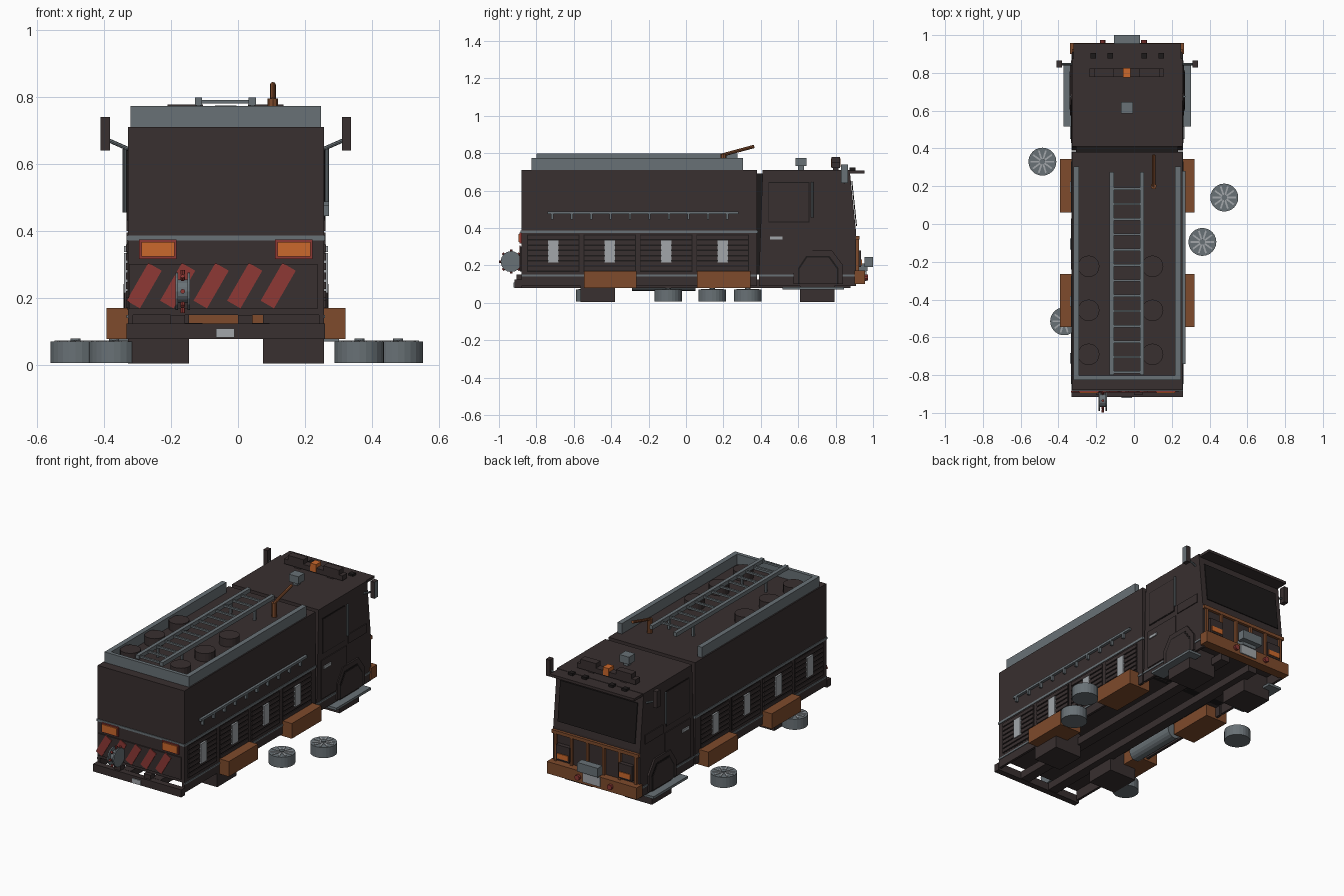
import bpy, bmesh, math
from mathutils import Matrix, Vector

cube = bpy.data.objects.get("Cube")
if cube:
    bpy.data.objects.remove(cube)


def material(name, r, g, b):
    m = bpy.data.materials.new(name)
    m.use_nodes = True
    m.diffuse_color = (r, g, b, 1)
    m.node_tree.nodes["Principled BSDF"].inputs["Base Color"].default_value = (r, g, b, 1)
    return m


dark = material("charcoal brown", .04, .029, .029)
black = material("black", .012, .01, .01)
grey = material("steel grey", .14, .165, .18)
light = material("light grey", .36, .38, .4)
rust = material("rust orange", .21, .07, .025)
amber = material("amber", .6, .14, .025)
red = material("red", .27, .04, .035)

XC, W = -.036, .292          # centre line and half width of the truck
SIDES = (("left", 1), ("right", -1))


def finish(name, bm, mat):
    mesh = bpy.data.meshes.new(name)
    bmesh.ops.recalc_face_normals(bm, faces=bm.faces)
    bm.to_mesh(mesh)
    bm.free()
    mesh.materials.append(mat)
    ob = bpy.data.objects.new(name, mesh)
    bpy.context.collection.objects.link(ob)
    return ob


def add_box(bm, x, y, z, rot=None):
    """Each of x, y, z is a (low, high) pair."""
    mid = Vector([sum(p) / 2 for p in (x, y, z)])
    size = [abs(p[1] - p[0]) for p in (x, y, z)]
    mat = Matrix.Translation(mid) @ (rot or Matrix()) @ Matrix.Diagonal((*size, 1))
    bmesh.ops.create_cube(bm, size=1, matrix=mat)


def boxes(name, mat, *items):
    bm = bmesh.new()
    for item in items:
        add_box(bm, *item)
    return finish(name, bm, mat)


def span(c, size):
    return (c - size / 2, c + size / 2)


def side(s, inner, outer):
    return (XC + s * inner, XC + s * outer)


def rod(name, mat, a, b, r, sides=12):
    a, b = Vector(a), Vector(b)
    turn = (b - a).to_track_quat("Z", "Y").to_matrix().to_4x4()
    bm = bmesh.new()
    bmesh.ops.create_cone(bm, cap_ends=True, segments=sides, radius1=r, radius2=r,
                          depth=(b - a).length, matrix=Matrix.Translation((a + b) / 2) @ turn)
    return finish(name, bm, mat)


def prism(name, mat, profile, x):
    """Extrude a (y, z) profile between two x positions."""
    bm = bmesh.new()
    face = bm.faces.new([bm.verts.new((x[0], y, z)) for y, z in profile])
    ext = bmesh.ops.extrude_face_region(bm, geom=[face])
    moved = [v for v in ext["geom"] if isinstance(v, bmesh.types.BMVert)]
    bmesh.ops.translate(bm, verts=moved, vec=(x[1] - x[0], 0, 0))
    return finish(name, bm, mat)


full = side(1, -W, W)

# Main body and cab
boxes("body", dark, (full, (-.88, .38), (.15, .71)))
prism("cab", dark, [(.39, .15), (.41, .71), (.875, .71), (.91, .37), (.91, .15)], full)
boxes("cab_gap", black, (side(1, -.27, .27), (.37, .42), (.15, .69)))
boxes("visor", dark, (side(1, -.284, .284), (.86, .955), (.692, .708)))
boxes("visor_lamps", black, *[(span(XC + d, .03), span(.89, .03), (.705, .722))
                              for d in (-.18, -.09, .09, .18)])
prism("windscreen", black, [(.884, .65), (.909, .41), (.914, .41), (.889, .65)],
      side(1, -.26, .26))

# Chassis and skirts
boxes("chassis_rails", dark, *[(side(s, .07, .13), (-.88, .88), (.08, .125)) for _, s in SIDES])
boxes("body_skirts", dark, *[(side(s, W - .015, W), (-.88, .38), (.09, .15)) for _, s in SIDES])
boxes("cab_skirts", dark, *[(side(s, W - .015, W), (.39, .91), (.09, .15)) for _, s in SIDES])
boxes("axle_blocks", dark, *[(side(s, .11, W), y, (.005, .15))
                             for _, s in SIDES for y in ((-.565, -.38), (.61, .795))])
boxes("body_belt", grey, (side(1, -W - .004, W + .004), (-.884, .384), (.372, .386)))
boxes("lower_trim", grey, *[(side(s, W - .004, W + .004), y, (.14, .15))
                            for _, s in SIDES for y in ((-.88, .38), (.39, .9))])
rod("air_tank", grey, (-.255, -.29, .108), (-.255, .05, .108), .045, 16)

for label, s in SIDES:
    # Side lockers with slatted shutters
    frames, slats, pulls = [], [], []
    for i in range(4):
        y = -.71 + i * .302
        frames.append((side(s, W - .01, W + .001), span(y, .28), (.165, .366)))
        slats += [(side(s, W - .004, W + .006), span(y, .272), span(.182 + k * .028, .021))
                  for k in range(7)]
        pulls.append((side(s, W, W + .012), span(y, .056), (.215, .335)))
    boxes(label + "_locker_frames", black, *frames)
    boxes(label + "_locker_slats", dark, *slats)
    boxes(label + "_locker_handles", light, *pulls)

    # Side storage boxes and cab steps
    boxes(label + "_storage_boxes", rust, *[(side(s, .21, .356), y, (.078, .17))
                                            for y in ((-.545, -.265), (.06, .345))])
    boxes(label + "_cab_step", grey, (side(s, .25, .338), (.515, .845), (.07, .085)))

    # Cab door, window, grab rail and handle
    boxes(label + "_door", dark, (side(s, W, W + .005), (.43, .675), (.16, .395)),
          (side(s, W, W + .005), (.69, .865), (.4, .455)))
    boxes(label + "_window", black, (side(s, W - .005, W + .002), (.44, .66), (.43, .645)))
    boxes(label + "_window_pane", dark, (side(s, W, W + .004), (.445, .655), (.435, .64)))
    boxes(label + "_door_handle", light, (side(s, W, W + .012), (.45, .515), (.338, .355)))
    rod(label + "_grab_rail", grey, (XC + s * (W + .01), .675, .455),
        (XC + s * (W + .01), .675, .645), .006, 8)

    # Angular wheel arch, drawn as an outline with an inset panel
    arch = [(.575, .1), (.575, .2), (.63, .28), (.78, .28), (.84, .2), (.84, .1)]
    prism(label + "_arch_rim", dark, arch, side(s, W - .01, W + .01))
    inset = [(.705 + (y - .705) * .82, .1 + (z - .1) * .84) for y, z in arch]
    prism(label + "_arch_line", black, inset, side(s, W - .01, W + .012))
    inner = [(.705 + (y - .705) * .76, .1 + (z - .1) * .79) for y, z in arch]
    prism(label + "_arch_panel", dark, inner, side(s, W - .01, W + .014))

    # Mirrors
    mx = XC + s * .36
    mirror = boxes(label + "_mirror", dark, (span(mx, .027), (.828, .865), (.64, .74)))
    mirror.data.materials.append(grey)
    for f in mirror.data.polygons:
        f.material_index = int(s > 0 and f.normal.x > .5)
    rod(label + "_mirror_arm", grey, (XC + s * .28, .846, .64), (mx, .846, .675), .006, 8)

# Equipment rail on one side
rail_x = side(1, W, W + .016)
boxes("equipment_rail", grey, (rail_x, (-.74, .28), (.474, .488)),
      *[(rail_x, span(-.715 + i * .104, .012), (.445, .48)) for i in range(10)])

# Roof edge walls and studs
boxes("roof_walls", grey, *[(side(s, .254, .284), (-.825, .305), (.705, .773)) for _, s in SIDES],
      (side(1, -.284, .284), (-.825, -.803), (.705, .773)))
for i in range(3):
    for label, s in SIDES:
        rod(f"{label}_roof_stud_{i}", dark, (-.071 + s * .169, -.69 + i * .233, .7),
            (-.071 + s * .169, -.69 + i * .233, .76), .057, 20)

# Ladder
ladder = [((x - .011, x + .011), (-.8, .275), (.774, .798)) for x in (-.118, .043)]
ladder += [((-.118, .043), span(-.785 + i * .081, .012), (.78, .791)) for i in range(13)]
boxes("ladder", grey, *ladder)
boxes("ladder_supports", grey, *[(span(x, .012), span(y, .014), (.7, .778))
                                 for x in (-.118, .043) for y in (-.6, .1)])

# Water cannon
rod("cannon_base", rust, (.104, .2, .7), (.104, .2, .795), .016, 8)
rod("cannon_barrel", rust, (.104, .195, .79), (.104, .365, .836), .009, 8)

# Light bar and siren on the cab roof
boxes("light_bar", dark, ((-.235, .157), (.778, .823), (.72, .75)),
      ((-.21, -.105), (.778, .823), (.75, .778)), ((.03, .135), (.778, .823), (.75, .778)),
      ((-.17, -.13), (.785, .815), (.705, .72)), ((.05, .09), (.785, .815), (.705, .72)))
boxes("beacon", amber, ((-.058, -.018), (.776, .825), (.725, .772)))
boxes("siren", grey, ((-.068, -.004), (.585, .645), (.73, .775)),
      ((-.05, -.022), (.6, .63), (.705, .73)))

# Rear: warning stripes, lamps and bumper
boxes("stripe_board", dark, ((-.325, .237), (-.887, -.87), (.168, .302)))
tilt = Matrix.Rotation(math.radians(30), 4, "Y")
boxes("warning_stripes", red, *[(span(-.28 + i * .1, .046), (-.891, -.885), span(.237, .13), tilt)
                                for i in range(5)])
boxes("rear_lamp_frames", red, *[(span(x, .112), (-.89, -.87), (.317, .375)) for x in (-.239, .167)])
boxes("rear_lamps", amber, *[(span(x, .098), (-.896, -.88), (.324, .368)) for x in (-.239, .167)])
boxes("rear_bumper", dark, ((-.332, .26), (-.917, -.88), (.078, .124)),
      *[(span(x, .044), (-.905, -.86), (.11, .15)) for x in (-.18, .022)])
boxes("rear_plate", light, (span(-.038, .056), (-.922, -.91), (.082, .109)))

# Hose reel
reel = Vector((-.165, -.935, .22))
for i, (dx, r) in enumerate(((-.018, .056), (.018, .056), (0, .035))):
    c = reel + Vector((dx, 0, 0))
    t = Vector((.004 if i < 2 else .016, 0, 0))
    rod(f"hose_reel_{i}", grey, c - t, c + t, r, 16)
for i in range(8):
    d = Vector((0, math.cos(i * math.pi / 4), math.sin(i * math.pi / 4)))
    rod(f"reel_knob_{i}", red, reel + d * .05, reel + d * .064, .007, 8)

# Front: bumper, bull bar, lamps and winch
boxes("front_bumper", rust, (side(1, -.302, .302), (.9, .957), (.1, .172)))
boxes("bull_bar", rust, (side(1, -W, W), (.905, .927), (.338, .358)),
      *[(span(XC - .27 + i * .108, .015), (.908, .925), (.165, .345)) for i in range(6)])
boxes("headlamp_housings", dark, *[(span(XC + s * .21, .09), (.9, .935), (.19, .28)) for _, s in SIDES])
boxes("headlamps", amber, *[(span(XC + s * .21, .074), (.93, .94), (.2, .23)) for _, s in SIDES])
boxes("winch", grey, ((-.106, .032), (.955, 1), (.19, .245)),
      ((-.085, .011), (.9, .97), (.17, .21)))
boxes("winch_plate", light, ((-.095, .021), (.956, .964), (.115, .17)))
for x in (-.165, .053):
    rod("tow_hook", red, (x, .95, .135), (x, .974, .135), .016, 10)

# Loose spoked wheels lying on the ground
for i, (x, y) in enumerate(((-.485, .33), (.478, .14), (.362, -.095), (-.37, -.515))):
    rod(f"wheel_{i}_tyre", grey, (x, y, .006), (x, y, .07), .074, 24)
    rod(f"wheel_{i}_hub", grey, (x, y, .06), (x, y, .079), .015, 12)
    bm = bmesh.new()
    for k in range(10):
        a = k * math.pi / 5
        c = Vector((x + .036 * math.cos(a), y + .036 * math.sin(a), .07))
        add_box(bm, span(c.x, .052), span(c.y, .009), span(c.z, .006), Matrix.Rotation(a, 4, "Z"))
    finish(f"wheel_{i}_spokes", bm, light)
